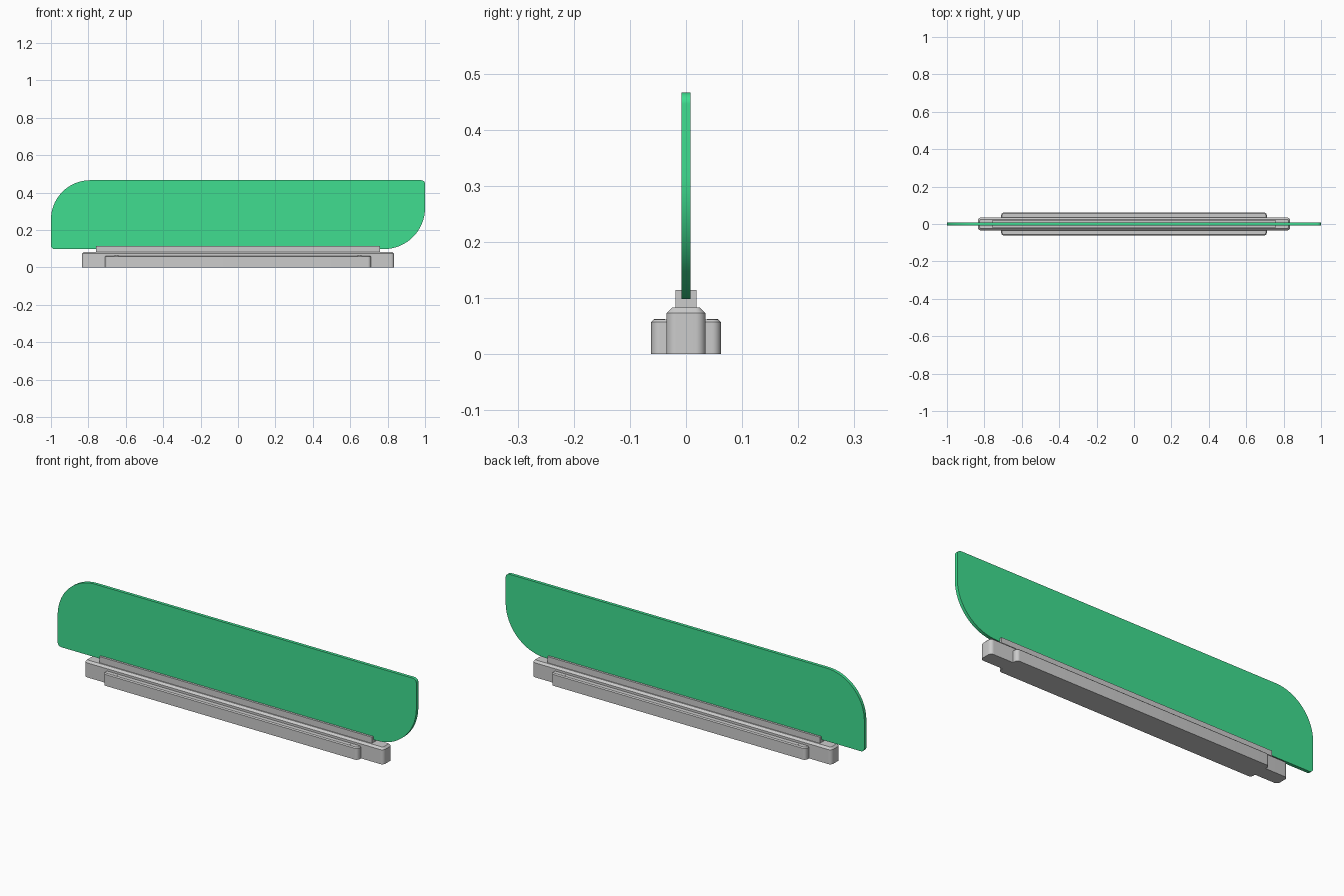
import bpy, bmesh
from math import cos, sin, pi

if "Cube" in bpy.data.objects:
    bpy.data.objects.remove(bpy.data.objects["Cube"])


def outline(x0, x1, v0, v1, radii, n):
    """Rounded rectangle, radii ordered bottom-left, bottom-right, top-right, top-left."""
    corners = [(x0, v0, 1, 1), (x1, v0, -1, 1), (x1, v1, -1, -1), (x0, v1, 1, -1)]
    pts = []
    for i, ((x, v, sx, sv), r) in enumerate(zip(corners, radii)):
        for k in range(n + 1):
            a = pi + (i + k / n) * pi / 2
            pts.append((x + sx * r + r * cos(a), v + sv * r + r * sin(a)))
    return pts


def loft(name, rings):
    """Skin equal-length rings and cap both ends."""
    bm = bmesh.new()
    loops = [[bm.verts.new(p) for p in ring] for ring in rings]
    for a, b in zip(loops, loops[1:]):
        for i in range(len(a)):
            j = (i + 1) % len(a)
            bm.faces.new((a[i], a[j], b[j], b[i]))
    bm.faces.new(loops[0][::-1])
    bm.faces.new(loops[-1])
    bmesh.ops.recalc_face_normals(bm, faces=bm.faces)
    mesh = bpy.data.meshes.new(name)
    bm.to_mesh(mesh)
    bm.free()
    ob = bpy.data.objects.new(name, mesh)
    bpy.context.collection.objects.link(ob)
    bpy.ops.object.select_all(action='DESELECT')
    ob.select_set(True)
    bpy.context.view_layer.objects.active = ob
    bpy.ops.object.shade_smooth_by_angle(angle=pi / 6)
    return ob


def bar(name, hx, hy, h, r, c):
    """Foot bar with rounded corners and a chamfered top edge."""
    rings = []
    for z, d in ((0, 0), (h - c, 0), (h, c)):
        o = outline(-hx + d, hx - d, -hy + d, hy - d, [r - d] * 4, 8)
        rings.append([(x, y, z) for x, y in o])
    return loft(name, rings)


# Base: long centre bar and shorter, lower side steps
bar("centre_base_bar", 0.835, 0.035, 0.083, 0.018, 0.01)
bar("side_base_step", 0.71, 0.062, 0.062, 0.016, 0.005)

# Channel holding the panel, a U section run along x
u = [(-0.019, 0.08), (0.019, 0.08), (0.019, 0.114), (0.008, 0.114),
     (0.008, 0.098), (-0.008, 0.098), (-0.008, 0.114), (-0.019, 0.114)]
loft("panel_channel", [[(x, y, z) for y, z in u] for x in (-0.76, 0.76)])

# Small round caps near the ends of the side steps
for sx in (-1, 1):
    for sy in (-1, 1):
        loft("step_cap", [[(sx * 0.65 + 0.01 * cos(k * pi / 8),
                            sy * 0.047 + 0.01 * sin(k * pi / 8), z)
                           for k in range(16)] for z in (0.06, 0.063)])

# Screen panel with two large opposite corners
shape = outline(-1, 1, 0.098, 0.466, [0.02, 0.22, 0.02, 0.21], 24)
panel = loft("screen_panel", [[(x, y, z) for x, z in shape] for y in (-0.008, 0.008)])
mat = bpy.data.materials.new("green")
mat.diffuse_color = (0.05, 0.73, 0.28, 1)
mat.use_nodes = True
mat.node_tree.nodes["Principled BSDF"].inputs["Base Color"].default_value = mat.diffuse_color
panel.data.materials.append(mat)
